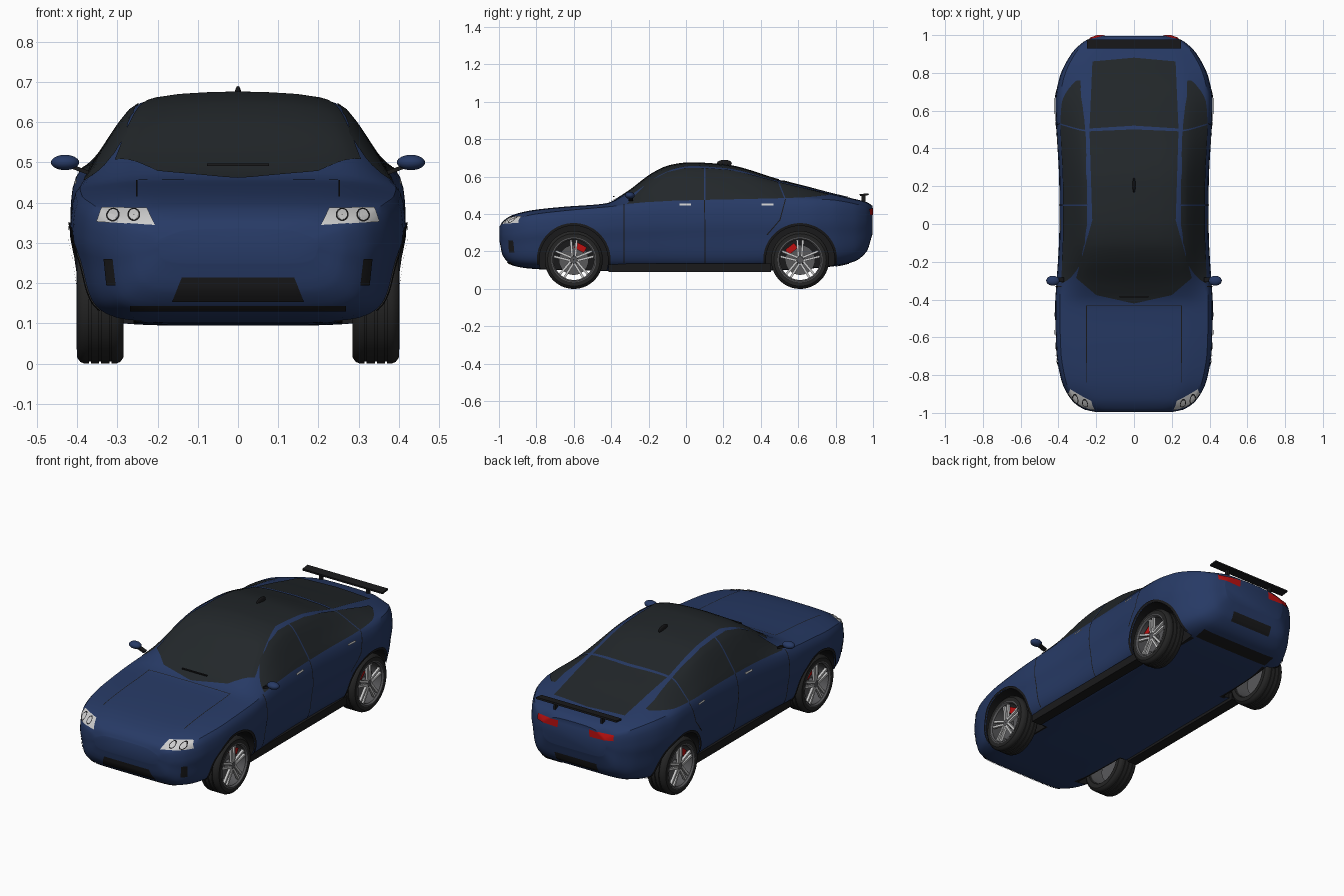
import bpy, bmesh, math
from math import sin, cos, pi, radians
from mathutils import Vector, Matrix
from mathutils.bvhtree import BVHTree

if "Cube" in bpy.data.objects:
    bpy.data.objects.remove(bpy.data.objects["Cube"])

def material(name, r, g, b):
    m = bpy.data.materials.new(name)
    m.diffuse_color = (r, g, b, 1)
    m.use_nodes = True
    m.node_tree.nodes["Principled BSDF"].inputs["Base Color"].default_value = m.diffuse_color
    return m

PAINT = material("blue_paint", .02, .042, .13)
GLASS = material("dark_glass", .016, .02, .023)
BLACK = material("black_trim", .01, .01, .011)
RUBBER = material("rubber", .018, .018, .018)
STEEL = material("steel", .1, .1, .105)
SILVER = material("silver", .55, .55, .56)
RED = material("red", .5, .005, .005)

def finish(bm, name, mat, angle=35, recalc=True):
    if recalc:
        bmesh.ops.recalc_face_normals(bm, faces=bm.faces[:])
    me = bpy.data.meshes.new(name)
    bm.to_mesh(me)
    bm.free()
    me.materials.append(mat)
    ob = bpy.data.objects.new(name, me)
    bpy.context.collection.objects.link(ob)
    me.shade_smooth()
    me.set_sharp_from_angle(angle=radians(angle))
    return ob

def add_box(bm, size, matrix):
    bmesh.ops.create_cube(bm, size=1, matrix=matrix @ Matrix.Diagonal((*size, 1)))

def box(name, size, loc, mat, rot=Matrix()):
    bm = bmesh.new()
    add_box(bm, size, Matrix.Translation(loc) @ rot)
    return finish(bm, name, mat)

def ellipsoid(name, size, loc, mat):
    bm = bmesh.new()
    bmesh.ops.create_uvsphere(bm, u_segments=24, v_segments=14, radius=1,
                              matrix=Matrix.Translation(loc) @ Matrix.Diagonal((*size, 1)))
    return finish(bm, name, mat)

# Ring-shaped solid turned around the x axis from a closed (x, radius) outline
def lathe(name, outline, loc, side, mat, n=56):
    bm = bmesh.new()
    rings = [[bm.verts.new((loc[0] + side * x, loc[1] + r * cos(2 * pi * k / n), loc[2] + r * sin(2 * pi * k / n)))
              for x, r in outline] for k in range(n)]
    m = len(outline)
    for k in range(n):
        a, b = rings[k], rings[(k + 1) % n]
        for j in range(m):
            bm.faces.new((a[j], a[(j + 1) % m], b[(j + 1) % m], b[j]))
    return finish(bm, name, mat)

# Monotone cubic through the rows of a table
def curve(tab, col, t):
    n = len(tab)
    i = max(0, min(n - 2, sum(r[0] <= t for r in tab) - 1))
    d = lambda k: (tab[k + 1][col] - tab[k][col]) / (tab[k + 1][0] - tab[k][0])
    def slope(k):
        if k in (0, n - 1):
            return d(min(k, n - 2))
        a, b = d(k - 1), d(k)
        return 0 if a * b <= 0 else 2 * a * b / (a + b)
    h = tab[i + 1][0] - tab[i][0]
    s = (t - tab[i][0]) / h
    return ((1 + 2 * s) * (1 - s) ** 2 * tab[i][col] + s * (1 - s) ** 2 * h * slope(i)
            + s * s * (3 - 2 * s) * tab[i + 1][col] + s * s * (s - 1) * h * slope(i + 1))

# Body stations: y, half width, floor z, belt z, top z
STATIONS = [(-1, .20, .25, .31, .335), (-.985, .265, .18, .335, .36), (-.93, .335, .125, .365, .395),
            (-.83, .385, .108, .395, .42), (-.67, .412, .10, .415, .438), (-.43, .418, .096, .437, .457),
            (-.33, .412, .095, .445, .508), (-.166, .401, .095, .457, .626), (-.086, .397, .095, .461, .66),
            (.02, .395, .095, .466, .674), (.21, .396, .095, .471, .663), (.5, .411, .10, .477, .583),
            (.65, .417, .108, .478, .545), (.77, .397, .118, .475, .513), (.9, .335, .145, .455, .482),
            (.97, .265, .20, .43, .464), (1, .20, .29, .40, .445)]
# Half section: parameter, width share, height (0 floor, 1 belt, 2 top)
SECTION = [(0, 0, 0), (.12, .45, 0), (.2, .70, .015), (.25, .82, .06), (.32, .90, .14), (.4, .945, .27),
           (.5, .975, .5), (.57, 1, .68), (.63, .99, .86), (.68, .955, 1), (.76, .85, 1.33), (.84, .715, 1.71),
           (.88, .64, 1.85), (.92, .5, 1.935), (.96, .27, 1.985), (1, 0, 2)]
HALF = 36
half = [(curve(SECTION, 1, i / HALF), curve(SECTION, 2, i / HALF)) for i in range(HALF + 1)]
outline = half + [(-x, z) for x, z in half[-2:0:-1]]

bm = bmesh.new()
rings = []
for k in range(81):
    y = sin(pi / 2 * (k / 40 - 1))
    w, zb, zs, zt = (curve(STATIONS, c, y) for c in (1, 2, 3, 4))
    rings.append([bm.verts.new((w * x, .996 * y, zb + (zs - zb) * f if f <= 1 else zs + (zt - zs) * (f - 1)))
                  for x, f in outline])
n = len(outline)
for a, b in zip(rings, rings[1:]):
    for j in range(n):
        bm.faces.new((a[j], a[(j + 1) % n], b[(j + 1) % n], b[j]))
bm.faces.new(rings[0])
bm.faces.new(rings[-1])
bmesh.ops.recalc_face_normals(bm, faces=bm.faces[:])
skin = BVHTree.FromBMesh(bm)
body = finish(bm, "body", PAINT)
body.data.materials.append(BLACK)

# Wheel arches cut out of the body
AXLES = (-.6, .61)
AXLE_Z = .155
for y in AXLES:
    for s in (-1, 1):
        cb = bmesh.new()
        bmesh.ops.create_cone(cb, cap_ends=True, segments=64, radius1=.184, radius2=.184, depth=.4,
                              matrix=Matrix.Translation((s * .46, y, AXLE_Z)) @ Matrix.Rotation(pi / 2, 4, 'Y'))
        cutter = finish(cb, "arch_cutter", BLACK)
        cutter.hide_render = True
        mod = body.modifiers.new("arch", 'BOOLEAN')
        mod.operation, mod.solver, mod.object = 'DIFFERENCE', 'EXACT', cutter
        bpy.context.view_layer.objects.active = body
        bpy.ops.object.modifier_apply(modifier=mod.name)
        bpy.data.objects.remove(cutter)
for p in body.data.polygons:
    c = p.center
    inside = any(math.hypot(c.y - y, c.z - AXLE_Z) < .1845 for y in AXLES) and abs(c.x) > .24
    p.material_index = 1 if inside else 0
body.data.set_sharp_from_angle(angle=radians(35))

# Panel between two 2D edges, projected onto the body skin along an axis
def patch(name, lo, up, axis, side, mat, off=.003, nu=24, nv=12):
    def at(pts, t):
        f = t * (len(pts) - 1)
        i = min(int(f), len(pts) - 2)
        return Vector(pts[i]).lerp(Vector(pts[i + 1]), f - i)
    ray = Vector((0, 0, 0))
    ray[axis] = -side
    bm = bmesh.new()
    grid = []
    for i in range(nu + 1):
        a, b = at(lo, i / nu), at(up, i / nu)
        row = []
        for j in range(nv + 1):
            o = list(a.lerp(b, j / nv))
            o.insert(axis, side * 3)
            hit, nor, _, _ = skin.ray_cast(Vector(o), ray)
            if hit is None:
                hit, nor, _, _ = skin.find_nearest(Vector(o) + ray * 2.6)
            row.append(bm.verts.new(hit + nor * off))
        grid.append(row)
    for a, b in zip(grid, grid[1:]):
        for j in range(nv):
            bm.faces.new((a[j], b[j], b[j + 1], a[j + 1]))
    bm.normal_update()
    if sum(f.normal.dot(ray) for f in bm.faces) > 0:
        bmesh.ops.reverse_faces(bm, faces=bm.faces[:])
    return finish(bm, name, mat, recalc=False)

def pair(name, lo, up, axis, side, mat, **kw):
    for s in (-1, 1):
        if axis == 0:
            patch(name, lo, up, 0, s, mat, **kw)
        else:
            patch(name, [(s * a, b) for a, b in lo], [(s * a, b) for a, b in up], axis, side, mat, **kw)

def arc(cx, cz, r, a0=0, a1=360, k=32):
    return [(cx + r * cos(radians(a0 + (a1 - a0) * i / k)), cz + r * sin(radians(a0 + (a1 - a0) * i / k)))
            for i in range(k + 1)]

# Glass
patch("windscreen", [(-.305, -.285), (-.2, -.375), (0, -.42), (.2, -.375), (.305, -.285)],
      [(-.22, .02), (-.11, .02), (0, .02), (.11, .02), (.22, .02)], 2, 1, GLASS, nv=24)
patch("roof_glass", [(-.22, .02), (.22, .02)], [(-.235, .49), (0, .5), (.235, .49)], 2, 1, GLASS, nv=16)
patch("rear_window", [(-.235, .505), (0, .52), (.235, .505)], [(-.22, .86), (0, .88), (.22, .86)], 2, 1, GLASS, nv=16)
pair("front_side_window", [(-.315, .452), (-.2, .463), (-.08, .47), (.02, .473), (.095, .475)],
     [(-.295, .475), (-.2, .572), (-.1, .622), (0, .645), (.095, .644)], 0, 1, GLASS)
pair("rear_side_window", [(.103, .475), (.25, .478), (.4, .481), (.525, .483)],
     [(.103, .644), (.23, .634), (.36, .606), (.49, .57)], 0, 1, GLASS)
pair("quarter_window", [(.532, .483), (.65, .488), (.76, .499)], [(.498, .568), (.63, .537), (.76, .504)], 0, 1, GLASS)

# Seams, door handles and arch trims
pair("front_door_seam", [(-.335, .14), (-.333, .45)], [(-.33, .14), (-.328, .45)], 0, 1, BLACK, nv=1)
pair("middle_door_seam", [(.1, .14), (.097, .475)], [(.105, .14), (.102, .475)], 0, 1, BLACK, nv=1)
pair("rear_door_seam", [(.43, .29), (.5, .37), (.53, .48)], [(.435, .287), (.505, .368), (.535, .48)], 0, 1, BLACK, nv=1)
pair("door_handle", [(-.035, .443), (.028, .445)], [(-.035, .453), (.028, .455)], 0, 1, SILVER, off=.007, nv=2)
pair("rear_door_handle", [(.405, .445), (.468, .445)], [(.405, .455), (.468, .455)], 0, 1, SILVER, off=.007, nv=2)
for y in AXLES:
    pair("arch_trim", arc(y, AXLE_Z, .183, -6, 186), arc(y, AXLE_Z, .197, -6, 186), 0, 1, BLACK, off=.005, nu=48, nv=2)
pair("bonnet_side_seam", [(.25, -.84), (.25, -.43)], [(.254, -.84), (.254, -.43)], 2, 1, BLACK, off=.002, nv=1)
patch("bonnet_rear_seam", [(-.25, -.434), (.25, -.434)], [(-.25, -.43), (.25, -.43)], 2, 1, BLACK, off=.002, nv=1)

# Nose: lamps, grille and vents
pair("headlamp", [(.35, .352), (.206, .343)], [(.338, .387), (.226, .385)], 1, -1, SILVER)
for x in (.309, .258):
    pair("lamp_ring", arc(x, .367, .012), arc(x, .367, .016), 1, -1, BLACK, off=.005, nv=1)
    pair("lamp_lens", arc(x, .367, .0005), arc(x, .367, .012), 1, -1, SILVER, off=.006, nv=2)
patch("grille", [(-.164, .155), (.164, .155)], [(-.14, .214), (.14, .214)], 1, -1, BLACK)
patch("lower_intake", [(-.268, .132), (.268, .132)], [(-.268, .145), (.268, .145)], 1, -1, BLACK, nv=2)
pair("bumper_vent", [(.302, .195), (.325, .195)], [(.31, .26), (.332, .26)], 1, -1, BLACK, nu=4)

# Tail: lamps, plate recess, diffuser and spoiler
pair("tail_lamp", [(.10, .392), (.235, .396)], [(.095, .432), (.235, .425)], 1, 1, RED, off=.005)
patch("plate_recess", [(-.13, .19), (.13, .19)], [(-.13, .24), (.13, .24)], 1, 1, BLACK)
patch("diffuser", [(-.24, .80), (.24, .80)], [(-.24, .87), (.24, .87)], 2, -1, BLACK)
box("spoiler", (.5, .048, .01), (0, .953, .504), BLACK, Matrix.Rotation(radians(6), 4, 'X'))

for s in (-1, 1):
    box("spoiler_post", (.012, .022, .05), (s * .147, .95, .48), BLACK)
    box("sill", (.06, .87, .045), (s * .332, .02, .113), BLACK)
    ellipsoid("door_mirror", (.035, .026, .019), (s * .43, -.30, .50), PAINT)
    box("mirror_arm", (.05, .025, .01), (s * .395, -.295, .483), BLACK, Matrix.Rotation(-s * .35, 4, 'Y'))
    box("wiper", (.085, .008, .006), (s * .035, -.385, .494), BLACK)
ellipsoid("roof_antenna", (.008, .04, .019), (0, .205, .671), BLACK)

# Wheels: grooved tyre, rim, five double spokes, brake
TYRE = [(.0, .116), (0, .14), (.008, .151), (.018, .155), (.03, .155), (.03, .15), (.035, .15), (.035, .155),
        (.055, .155), (.055, .15), (.06, .15), (.06, .155), (.08, .155), (.08, .15), (.085, .15), (.085, .155),
        (.097, .155), (.107, .151), (.115, .14), (.115, .116), (.105, .112), (.01, .112)]
RIM = [(.008, .117), (.11, .117), (.116, .12), (.117, .114), (.108, .107), (.07, .108), (.008, .11)]
for y, ang in ((AXLES[0], 62), (AXLES[1], 128)):
    for s in (-1, 1):
        loc = (s * .285, y, AXLE_Z)
        lathe("tyre", TYRE, loc, s, RUBBER)
        lathe("rim", RIM, loc, s, STEEL)
        lathe("brake_disc", [(.06, .001), (.06, .08), (.07, .08), (.07, .001)], loc, s, STEEL, 40)
        lathe("hub", [(.06, .001), (.06, .024), (.1, .024), (.106, .018), (.106, .001)], loc, s, STEEL, 24)
        bm = bmesh.new()
        for k in range(5):
            turn = Matrix.Rotation(2 * pi * k / 5, 4, 'X')
            for e in (-1, 1):
                add_box(bm, (.014, .012, .094), Matrix.Translation((s * .385, y, AXLE_Z)) @ turn
                        @ Matrix.Translation((0, e * .012, .064)) @ Matrix.Rotation(-e * .07, 4, 'X'))
        finish(bm, "spokes", SILVER)
        a = radians(ang)
        box("brake_caliper", (.03, .034, .06), (s * .36, y + .075 * cos(a), AXLE_Z + .075 * sin(a)), RED,
            Matrix.Rotation(a, 4, 'X'))
